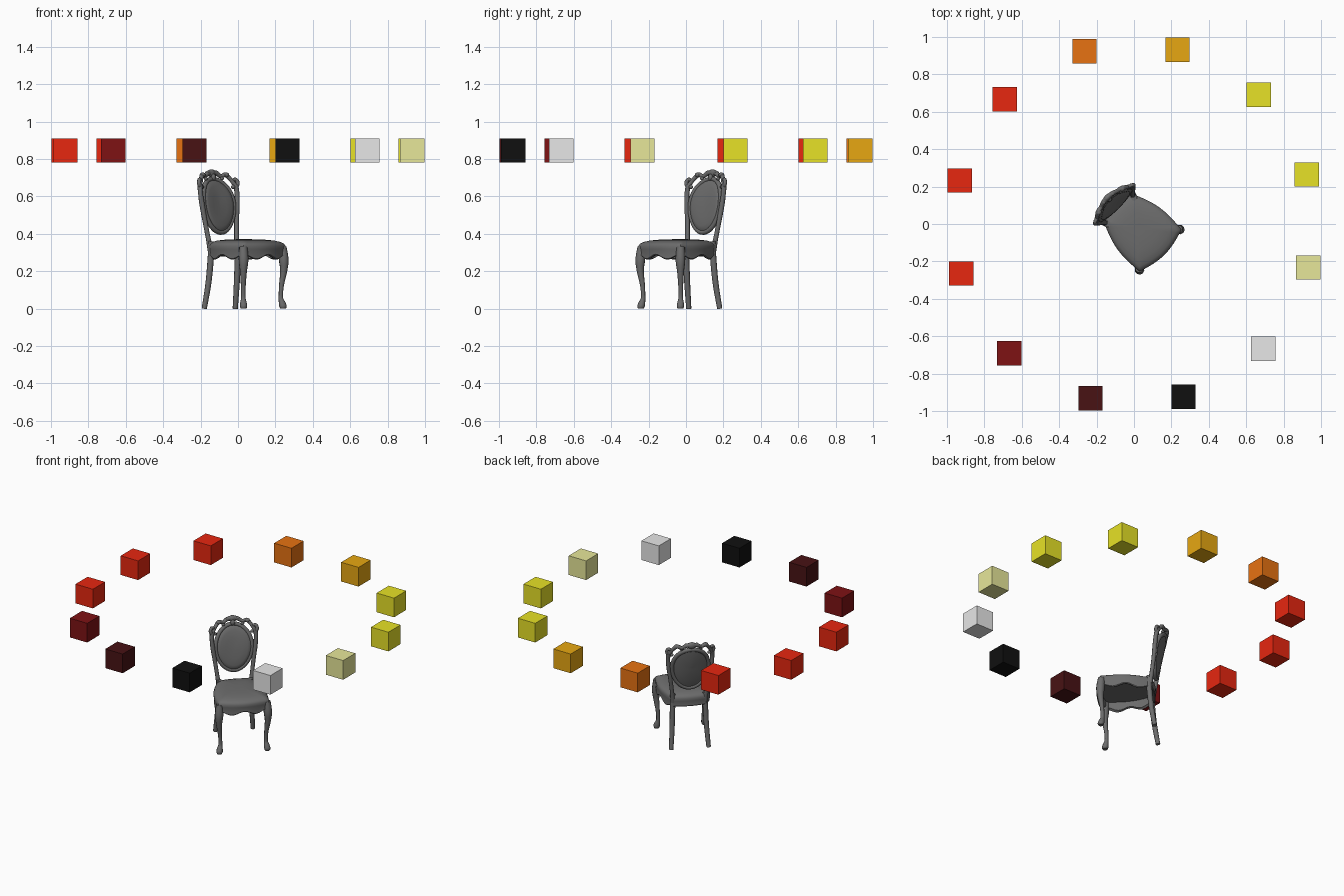
import bpy, bmesh, math
from mathutils import Vector, Matrix

cube = bpy.data.objects.get("Cube")
if cube:
    bpy.data.objects.remove(cube, do_unlink=True)


def material(name, r, g, b):
    m = bpy.data.materials.new(name)
    m.use_nodes = True
    m.diffuse_color = (r, g, b, 1)
    m.node_tree.nodes["Principled BSDF"].inputs["Base Color"].default_value = (r, g, b, 1)
    return m


GREY = material("chair grey", .15, .15, .15)
RED = material("red", .8, .02, .005)
YELLOW = material("yellow", .8, .76, .02)
SWATCHES = [
    material("black", .005, .005, .005), material("pale grey", .8, .8, .8),
    material("khaki", .8, .8, .32), YELLOW, YELLOW,
    material("amber", .8, .39, .006), material("orange", .8, .17, .006),
    RED, RED, RED,
    material("dark red", .21, .006, .007), material("maroon", .065, .006, .007)]
TURN = math.radians(45)  # the chair stands diagonally


def finish(name, bm, mat, turn=TURN, angle=40):
    bmesh.ops.recalc_face_normals(bm, faces=bm.faces)
    me = bpy.data.meshes.new(name)
    bm.to_mesh(me)
    bm.free()
    me.materials.append(mat)
    ob = bpy.data.objects.new(name, me)
    bpy.context.collection.objects.link(ob)
    ob.rotation_euler.z = turn
    if angle:
        bpy.ops.object.select_all(action='DESELECT')
        ob.select_set(True)
        bpy.context.view_layer.objects.active = ob
        bpy.ops.object.shade_smooth_by_angle(angle=math.radians(angle))
    return ob


def smooth_path(pts, steps=6):
    """Catmull-Rom curve through points of (x, y, z, radius)."""
    p = [Vector(q) for q in pts]
    p = [2 * p[0] - p[1]] + p + [2 * p[-1] - p[-2]]
    out = []
    for a, b, c, d in zip(p, p[1:], p[2:], p[3:]):
        for i in range(steps):
            t = i / steps
            out.append(.5 * (2 * b + (c - a) * t + (2 * a - 5 * b + 4 * c - d) * t * t
                             + (3 * b - a - 3 * c + d) * t ** 3))
    return out + [p[-2]]


def tube(bm, path, sides=10, closed=False):
    """Round bar along a path of (x, y, z, radius)."""
    rings, n = [], len(path)
    ref = None
    for i, q in enumerate(path):
        a = path[i - 1] if closed or i else path[0]
        b = path[(i + 1) % n] if closed or i < n - 1 else path[-1]
        d = (b.xyz - a.xyz).normalized()
        if ref is None:
            ref = Vector((0, 1, 0)) if abs(d.y) < .8 else Vector((1, 0, 0))
        ref = (ref - d * ref.dot(d)).normalized()
        side = d.cross(ref)
        rings.append([bm.verts.new(q.xyz + q.w * (
            ref * math.cos(2 * math.pi * k / sides) + side * math.sin(2 * math.pi * k / sides)))
            for k in range(sides)])
    bridge(bm, rings, closed)
    if not closed:
        bm.faces.new(rings[0])
        bm.faces.new(rings[-1])


def bridge(bm, rings, closed=False):
    pairs = list(zip(rings, rings[1:])) + ([(rings[-1], rings[0])] if closed else [])
    for a, b in pairs:
        for k in range(len(a)):
            j = (k + 1) % len(a)
            bm.faces.new((a[k], a[j], b[j], b[k]))


def blob(bm, pos, size):
    mat = Matrix.Translation(pos) @ Matrix.Diagonal((*size, 1))
    bmesh.ops.create_uvsphere(bm, u_segments=12, v_segments=8, radius=1, matrix=mat)


def back_y(x, z):
    """Depth of the reclined, curved back at a given place."""
    h = z - .3
    return .105 + .11 * h + 5.1 * h * (.0225 - x * x)


def on_back(pts):
    return [(x, back_y(x, z), z, r) for x, z, r in pts]


# Ring of colour cubes
for k, mat in enumerate(SWATCHES):
    a = math.radians(30 * k - 74)
    bm = bmesh.new()
    bmesh.ops.create_cube(bm, size=.13, matrix=Matrix.Translation(
        (.96 * math.cos(a), .96 * math.sin(a), .845)))
    finish("colour_cube_%d" % (k + 1), bm, mat, 0, 0)

# Legs, back posts and shoulder scrolls, mirrored left and right
FRONT_LEG = [(.148, -.188, .33, .022), (.152, -.194, .26, .026), (.152, -.193, .2, .019),
             (.144, -.184, .12, .013), (.142, -.182, .06, .012), (.146, -.187, .03, .018),
             (.149, -.191, .012, .02), (.149, -.191, 0, .016)]
REAR_LEG = [(.1, .1, .36, .017), (.102, .103, .28, .017), (.107, .116, .14, .016),
            (.117, .138, 0, .014)]
POST = [(.1, .31, .016), (.108, .38, .013), (.12, .47, .013), (.133, .56, .014),
        (.138, .62, .013), (.134, .66, .015)]
SCROLL = [(.134, .65, .013), (.146, .67, .011), (.138, .69, .010), (.123, .685, .009),
          (.124, .67, .007)]
ARCH = [(.134, .655, .012), (.112, .69, .011), (.088, .715, .013), (.06, .708, .011),
        (.035, .722, .013), (0, .73, .014)]
for side, s in (("left", 1), ("right", -1)):
    for part, pts in (("front_leg", FRONT_LEG), ("rear_leg", REAR_LEG), ("back_post", on_back(POST)),
                      ("shoulder_scroll", on_back(SCROLL)), ("crest_arch", on_back(ARCH))):
        bm = bmesh.new()
        tube(bm, smooth_path([(s * x, y, z, r) for x, y, z, r in pts]))
        finish(side + "_" + part, bm, GREY)
    # Carved leaves joining the crest to the oval frame
    bm = bmesh.new()
    for x, z, r in ((.09, .715, .016), (.06, .695, .012), (.032, .728, .012), (.118, .65, .013)):
        blob(bm, (s * x, back_y(x, z) - .004, z), (r, r * .9, r * .8))
    finish(side + "_crest_leaves", bm, GREY)

bm = bmesh.new()
blob(bm, (0, back_y(0, .725), .724), (.03, .016, .021))
blob(bm, (0, back_y(0, .7) - .01, .702), (.014, .012, .018))
finish("crest_shell", bm, GREY)


# Oval back: frame and padded panel on both faces
def oval(scale, radius=0, push=0, n=40):
    out = []
    for k in range(n):
        a = 2 * math.pi * k / n
        z = .55 + scale * .143 * math.sin(a)
        x = scale * (.113 + .008 * math.sin(a)) * math.cos(a)
        out.append(Vector((x, back_y(x, z) + push, z, radius)))
    return out


bm = bmesh.new()
tube(bm, oval(1, .013), 10, True)
finish("oval_frame", bm, GREY)

bm = bmesh.new()
rings = [[bm.verts.new(q.xyz) for q in oval(s, 0, p)] for s, p in (
    (.1, .012), (.6, .012), (.98, .004), (.98, -.004), (.9, -.014), (.75, -.02),
    (.45, -.024), (.1, -.025))]
bridge(bm, rings)
bm.faces.new(rings[0])
bm.faces.new(rings[-1])
finish("back_pad", bm, GREY)


# Seat: bowed trapezoid outline with a domed cushion and a scalloped apron
CORNERS = [(-.155, -.198), (.155, -.198), (.105, .118), (-.105, .118)]
BOW = (.03, .026, .012, .026)
STEPS = 16


def seat_outline(scale):
    out = []
    for i in range(4):
        a, b = Vector(CORNERS[i]), Vector(CORNERS[(i + 1) % 4])
        d = (b - a).normalized()
        normal = Vector((d.y, -d.x))
        for k in range(STEPS):
            t = k / STEPS
            p = a.lerp(b, t) + normal * BOW[i] * math.sin(math.pi * t)
            p = Vector((0, -.04)) + (p - Vector((0, -.04))) * scale
            wave = (.012 * math.cos(4 * math.pi * t) - .006) if i != 2 else 0
            out.append((p, wave))
    return out


def seat_rings(bm, profile):
    return [[bm.verts.new((p.x, p.y, z + w * wave)) for p, w in seat_outline(s)]
            for s, z, wave in profile]


bm = bmesh.new()
rings = seat_rings(bm, [(.88, .325, 0), (.9, .285, .9), (.985, .28, 1), (1.01, .285, 1),
                        (1, .3, .4), (1.015, .318, 0), (1.02, .335, 0), (.98, .348, 0),
                        (.9, .356, 0), (.75, .364, 0), (.5, .369, 0), (.2, .371, 0)])
bridge(bm, rings)
bm.faces.new(rings[0])
bm.faces.new(rings[-1])
finish("seat", bm, GREY)
